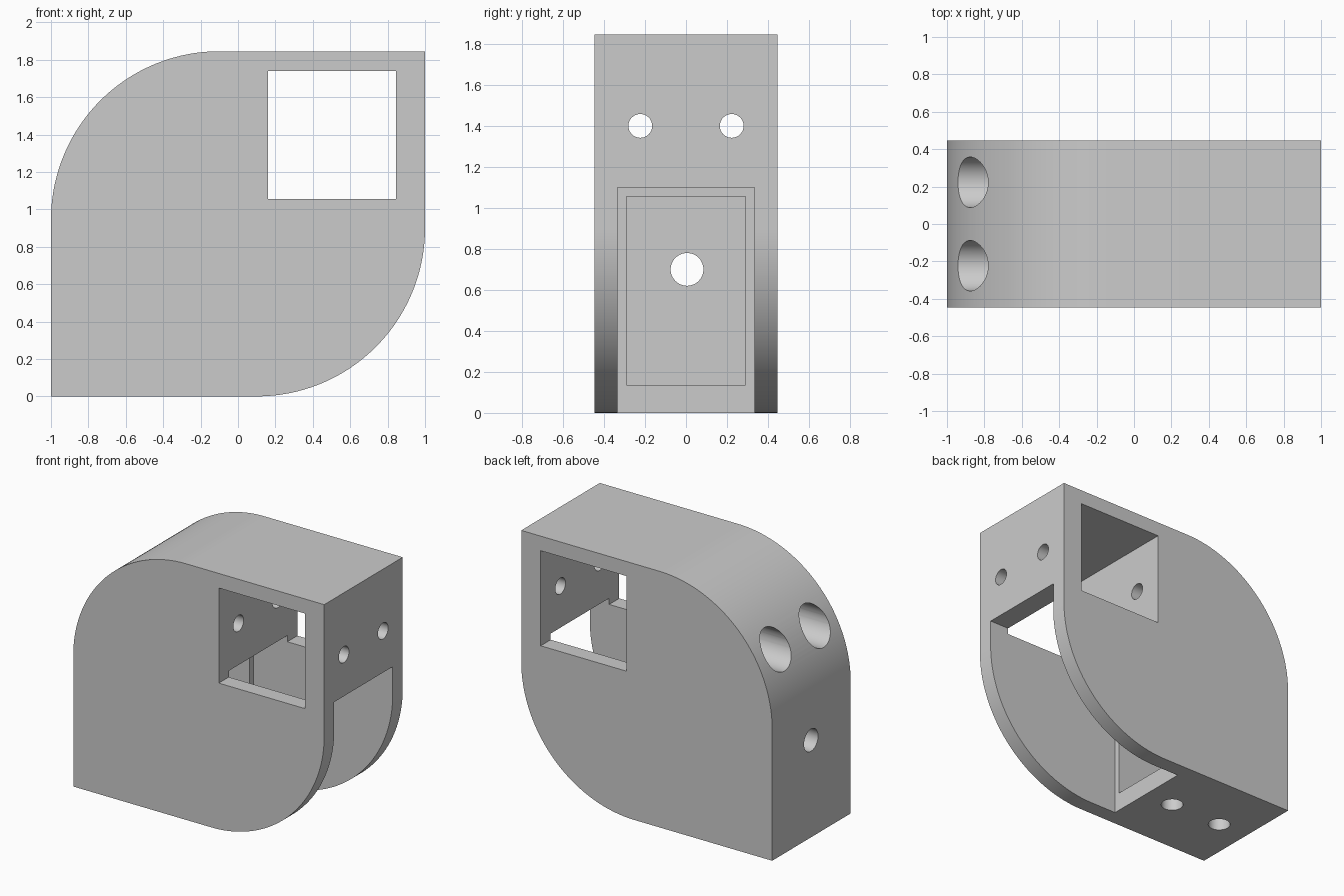
import bpy
import bmesh
from math import sin, cos, pi, radians
from mathutils import Matrix, Vector

cube = bpy.data.objects.get("Cube")
if cube:
    bpy.data.objects.remove(cube, do_unlink=True)

HALF_DEPTH, HEIGHT, RADIUS = 0.447, 1.845, 0.9

grey = bpy.data.materials.new("light_grey")
grey.use_nodes = True
colour = (0.6, 0.6, 0.6, 1)
grey.diffuse_color = colour
grey.node_tree.nodes["Principled BSDF"].inputs["Base Color"].default_value = colour


def make_object(name, bm):
    bmesh.ops.recalc_face_normals(bm, faces=bm.faces)
    mesh = bpy.data.meshes.new(name)
    bm.to_mesh(mesh)
    bm.free()
    mesh.materials.append(grey)
    obj = bpy.data.objects.new(name, mesh)
    bpy.context.collection.objects.link(obj)
    return obj


def arc(cx, cz, start, steps=48):
    """Quarter turn, counter-clockwise, in the xz plane."""
    angles = [start + pi / 2 * i / steps for i in range(steps + 1)]
    return [(cx + RADIUS * cos(a), cz + RADIUS * sin(a)) for a in angles]


def box_cutter(name, low, high):
    low, high = Vector(low), Vector(high)
    bm = bmesh.new()
    place = Matrix.Translation((low + high) / 2) @ Matrix.Diagonal((*(high - low), 1))
    bmesh.ops.create_cube(bm, size=1, matrix=place)
    return make_object(name, bm)


def bore_cutter(name, start, end, radius):
    start, end = Vector(start), Vector(end)
    axis = end - start
    turn = Vector((0, 0, 1)).rotation_difference(axis).to_matrix().to_4x4()
    bm = bmesh.new()
    bmesh.ops.create_cone(bm, cap_ends=True, segments=48, radius1=radius, radius2=radius,
                          depth=axis.length, matrix=Matrix.Translation((start + end) / 2) @ turn)
    return make_object(name, bm)


# Leaf-shaped block with two opposite corners rounded
outline = [(-1, 0)] + arc(1 - RADIUS, RADIUS, -pi / 2)
outline += [(1, HEIGHT)] + arc(RADIUS - 1, HEIGHT - RADIUS, pi / 2)
bm = bmesh.new()
face = bm.faces.new([bm.verts.new((x, -HALF_DEPTH, z)) for x, z in outline])
extruded = bmesh.ops.extrude_face_region(bm, geom=[face])
bmesh.ops.translate(bm, vec=(0, 2 * HALF_DEPTH, 0),
                    verts=[v for v in extruded["geom"] if isinstance(v, bmesh.types.BMVert)])
body = make_object("bracket_body", bm)

# Square window, open slot and the pocket behind it
cutters = [
    box_cutter("window_cutter", (0.16, -1, 1.055), (0.845, 1, 1.74)),
    box_cutter("slot_cutter", (-0.11, -0.333, -0.5), (1.5, 0.333, 1.1)),
    box_cutter("pocket_cutter", (-0.87, -0.29, 0.135), (0, 0.29, 1.055)),
    bore_cutter("side_hole_cutter", (-1.5, 0.005, 0.7), (-0.5, 0.005, 0.7), 0.08),
]
# Paired long screw holes with wide counterbores on the rounded side
for y in (-0.223, 0.223):
    cutters.append(bore_cutter("screw_hole_cutter", (-0.5, y, 1.4), (1.5, y, 1.4), 0.058))
    cutters.append(bore_cutter("counterbore_cutter", (-1.5, y, 1.4), (0, y, 1.4), 0.135))
# Two holes in the floor of the pocket
for x in (-0.76, -0.34):
    cutters.append(bore_cutter("floor_hole_cutter", (x, 0, -0.5), (x, 0, 0.5), 0.075))

bpy.ops.object.select_all(action="DESELECT")
bpy.context.view_layer.objects.active = body
body.select_set(True)
for cutter in cutters:
    cut = body.modifiers.new(cutter.name, "BOOLEAN")
    cut.operation = "DIFFERENCE"
    cut.solver = "EXACT"
    cut.object = cutter
    bpy.ops.object.modifier_apply(modifier=cut.name)
    bpy.data.objects.remove(cutter, do_unlink=True)

bpy.ops.object.shade_smooth_by_angle(angle=radians(30))
